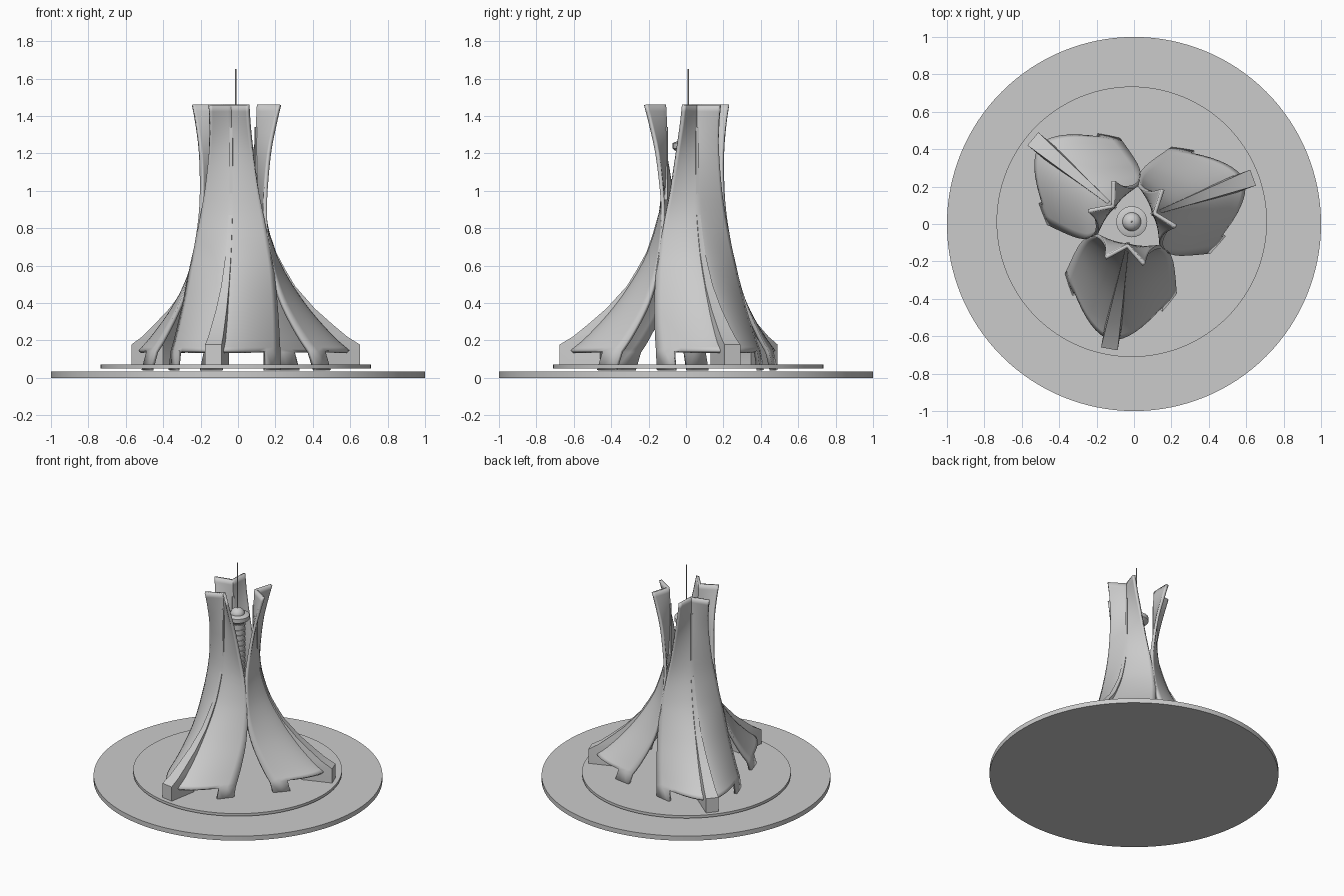
import bpy, bmesh, math
from mathutils import Vector

if "Cube" in bpy.data.objects:
    bpy.data.objects.remove(bpy.data.objects["Cube"])

CX, CY = -0.012, 0.012          # axis of the monument
ANGLES = (20, 140, 260)         # direction of each leaf

# leaf sections: height, spine radius, edge radius, edge half width
LEAF = [(.14, .635, .31, .29), (.2, .56, .27, .28), (.3, .46, .215, .265),
        (.4, .375, .17, .25), (.5, .305, .14, .235), (.6, .245, .12, .22),
        (.7, .2, .11, .2), (.85, .155, .105, .172), (1.0, .135, .118, .145),
        (1.2, .125, .148, .12), (1.35, .125, .185, .108), (1.46, .13, .215, .105)]
# rib sections: outer radius, outer height, inner radius, inner height
RIB = [(.69, .07, .47, .07), (.69, .178, .47, .2), (.62, .22, .44, .26),
       (.545, .28, .41, .32), (.44, .37, .34, .4), (.33, .49, .27, .5),
       (.275, .58, .22, .59), (.225, .67, .18, .67), (.19, .77, .155, .77),
       (.162, .87, .13, .87)]


def finish(name, bm, angle=30):
    bmesh.ops.recalc_face_normals(bm, faces=bm.faces)
    me = bpy.data.meshes.new(name)
    bm.to_mesh(me)
    bm.free()
    ob = bpy.data.objects.new(name, me)
    bpy.context.collection.objects.link(ob)
    bpy.ops.object.select_all(action='DESELECT')
    ob.select_set(True)
    bpy.context.view_layer.objects.active = ob
    bpy.ops.object.shade_smooth_by_angle(angle=math.radians(angle))
    return ob


def lathe(name, profile, center=(CX, CY), steps=64):
    bm = bmesh.new()
    vs = [bm.verts.new((r, 0, z)) for r, z in profile]
    es = [bm.edges.new(p) for p in zip(vs, vs[1:])]
    bmesh.ops.spin(bm, geom=vs + es, cent=(0, 0, 0), axis=(0, 0, 1),
                   angle=math.tau, steps=steps)
    bmesh.ops.remove_doubles(bm, verts=bm.verts, dist=1e-5)
    ob = finish(name, bm)
    ob.location = (center[0], center[1], 0)
    return ob


def place(ob, deg):
    ob.location = (CX, CY, 0)
    ob.rotation_euler = (0, 0, math.radians(deg))


def smooth_rows(rows, n=3):
    # Catmull-Rom subdivision of the section table
    v = [Vector(r) for r in rows]
    v = [2 * v[0] - v[1]] + v + [2 * v[-1] - v[-2]]
    out = []
    for a, b, c, d in zip(v, v[1:], v[2:], v[3:]):
        for k in range(n):
            t = k / n
            out.append(.5 * (2 * b + (c - a) * t + (2 * a - 5 * b + 4 * c - d) * t * t
                             + (3 * b - a - 3 * c + d) * t ** 3))
    return out + [v[-2]]


def leaf(name, deg):
    bm = bmesh.new()
    us = [i / 10 for i in range(-10, 11)]
    grid = []
    for z, s, er, et in smooth_rows(LEAF):
        p = 1 + .8 * max(0, min(1, (1.2 - z) / 1.0))
        grid.append([bm.verts.new((s + (er - s) * abs(u) ** p, u * et, z)) for u in us])
    for a, b in zip(grid, grid[1:]):
        for i in range(len(us) - 1):
            bm.faces.new((a[i], a[i + 1], b[i + 1], b[i]))
    # corner legs hanging from the lower edge
    for part in (range(0, 3), range(18, 21)):
        low = [bm.verts.new((grid[0][i].co.x + .03, grid[0][i].co.y * 1.02, .04)) for i in part]
        top = [grid[0][i] for i in part]
        for i in range(2):
            bm.faces.new((top[i], top[i + 1], low[i + 1], low[i]))
    ob = finish(name, bm)
    m = ob.modifiers.new('thickness', 'SOLIDIFY')
    m.thickness = .02
    m.offset = 0
    place(ob, deg)


def rib(name, deg):
    bm = bmesh.new()
    rings = []
    for ro, zo, ri, zi in RIB:
        w = (.02 + .07 * (ro - .16) / .53) / 2
        rings.append([bm.verts.new(c) for c in
                      ((ro, -w, zo), (ro, w, zo), (ri, w, zi), (ri, -w, zi))])
    for a, b in zip(rings, rings[1:]):
        for i in range(4):
            j = (i + 1) % 4
            bm.faces.new((a[i], a[j], b[j], b[i]))
    bm.faces.new(rings[0])
    bm.faces.new(rings[-1])
    place(finish(name, bm), deg)


def fin(name, deg):
    bm = bmesh.new()
    bmesh.ops.create_cube(bm, size=1)
    for v in bm.verts:
        v.co = Vector((.128 + v.co.x * .036, v.co.y * .016, 1.145 + v.co.z * .39))
    place(finish(name, bm), deg)


# stepped round base
lathe('base_disc', [(0, 0), (1, 0), (1, .035), (0, .035)], (0, 0), 128)
lathe('plaza_disc', [(0, .05), (.723, .05), (.723, .07), (0, .07)], steps=128)

# three leaves with spine ribs and upper fins
for k, deg in enumerate(ANGLES, 1):
    leaf(f'leaf_{k}', deg)
    rib(f'leaf_rib_{k}', deg)
    fin(f'leaf_fin_{k}', deg)

# central turret with collar, dome and needle
lathe('turret_column', [(0, .8), (.05, .8), (.05, 1.21), (0, 1.21)], steps=32)
for i in range(9):
    z = .86 + i * .04
    lathe(f'turret_band_{i + 1}', [(.048, z), (.056, z), (.056, z + .015), (.048, z + .015)], steps=32)
lathe('turret_collar', [(0, 1.2), (.05, 1.2), (.083, 1.225), (.083, 1.255), (.06, 1.265), (0, 1.265)], steps=48)
dome = [(.05 * math.cos(a * math.pi / 16), 1.262 + .045 * math.sin(a * math.pi / 16)) for a in range(8)]
lathe('turret_dome', dome + [(0, 1.307)], steps=32)
lathe('needle', [(0, 1.3), (.004, 1.3), (.003, 1.65), (0, 1.65)], steps=12)
